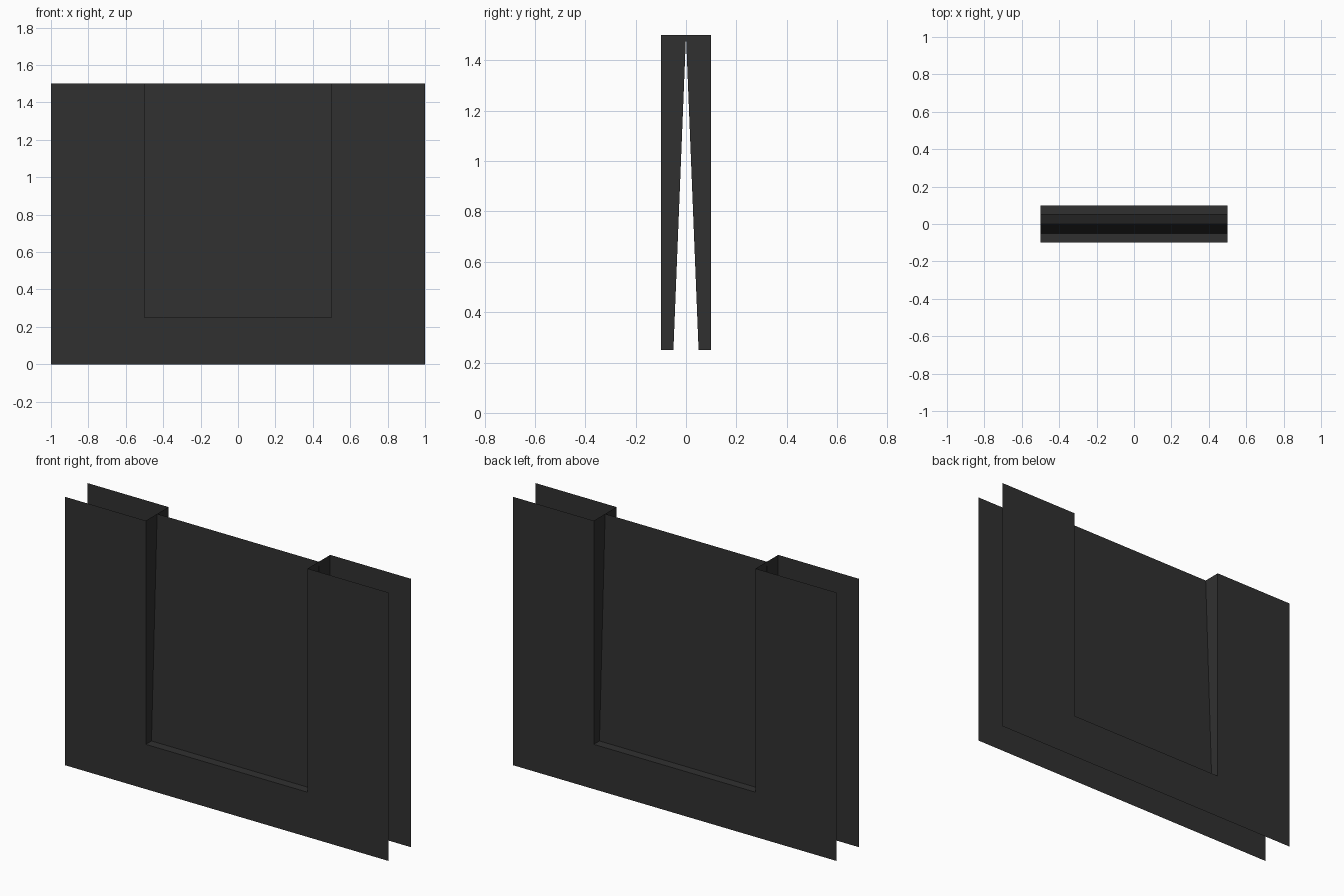
import bpy, bmesh

if "Cube" in bpy.data.objects:
    bpy.data.objects.remove(bpy.data.objects["Cube"])

W, H = 1.0, 1.5          # half width and height of the sheet
NW, NZ = 0.5, 0.25       # half width and bottom of the recess
Y_OUT, Y_IN = 0.10, 0.05 # outer sheet and foot of the sloped panel

mat = bpy.data.materials.new("dark_grey")
mat.diffuse_color = (0.03, 0.03, 0.03, 1)
mat.use_nodes = True
mat.node_tree.nodes["Principled BSDF"].inputs["Base Color"].default_value = mat.diffuse_color


def make_part(name, polys, side):
    """Build open faces given for the front (-y); side=-1 turns them to the back."""
    bm = bmesh.new()
    for poly in polys:
        bm.faces.new([bm.verts.new((x * side, y * side, z)) for x, y, z in poly])
    bmesh.ops.remove_doubles(bm, verts=bm.verts, dist=1e-5)
    me = bpy.data.meshes.new(name)
    bm.to_mesh(me)
    bm.free()
    me.materials.append(mat)
    ob = bpy.data.objects.new(name, me)
    bpy.context.collection.objects.link(ob)


# U-shaped outer sheet
outline = [(-W, 0), (W, 0), (W, H), (NW, H), (NW, NZ), (-NW, NZ), (-NW, H), (-W, H)]
sheet = [[(x, -Y_OUT, z) for x, z in outline]]

# Sloped panel leaning back to the centre line at the top
panel = [[(-NW, -Y_IN, NZ), (NW, -Y_IN, NZ), (NW, 0, H), (-NW, 0, H)]]

# Recess rim: bottom ledge and two tapered side walls facing inward
wall = [(-Y_OUT, NZ), (-Y_IN, NZ), (0, H), (-Y_OUT, H)]
rim = [
    [(-NW, -Y_OUT, NZ), (NW, -Y_OUT, NZ), (NW, -Y_IN, NZ), (-NW, -Y_IN, NZ)],
    [(-NW, y, z) for y, z in wall],
    [(NW, y, z) for y, z in reversed(wall)],
]

for label, side in (("front", 1), ("back", -1)):
    make_part(label + "_sheet", sheet, side)
    make_part(label + "_sloped_panel", panel, side)
    make_part(label + "_recess_rim", rim, side)
